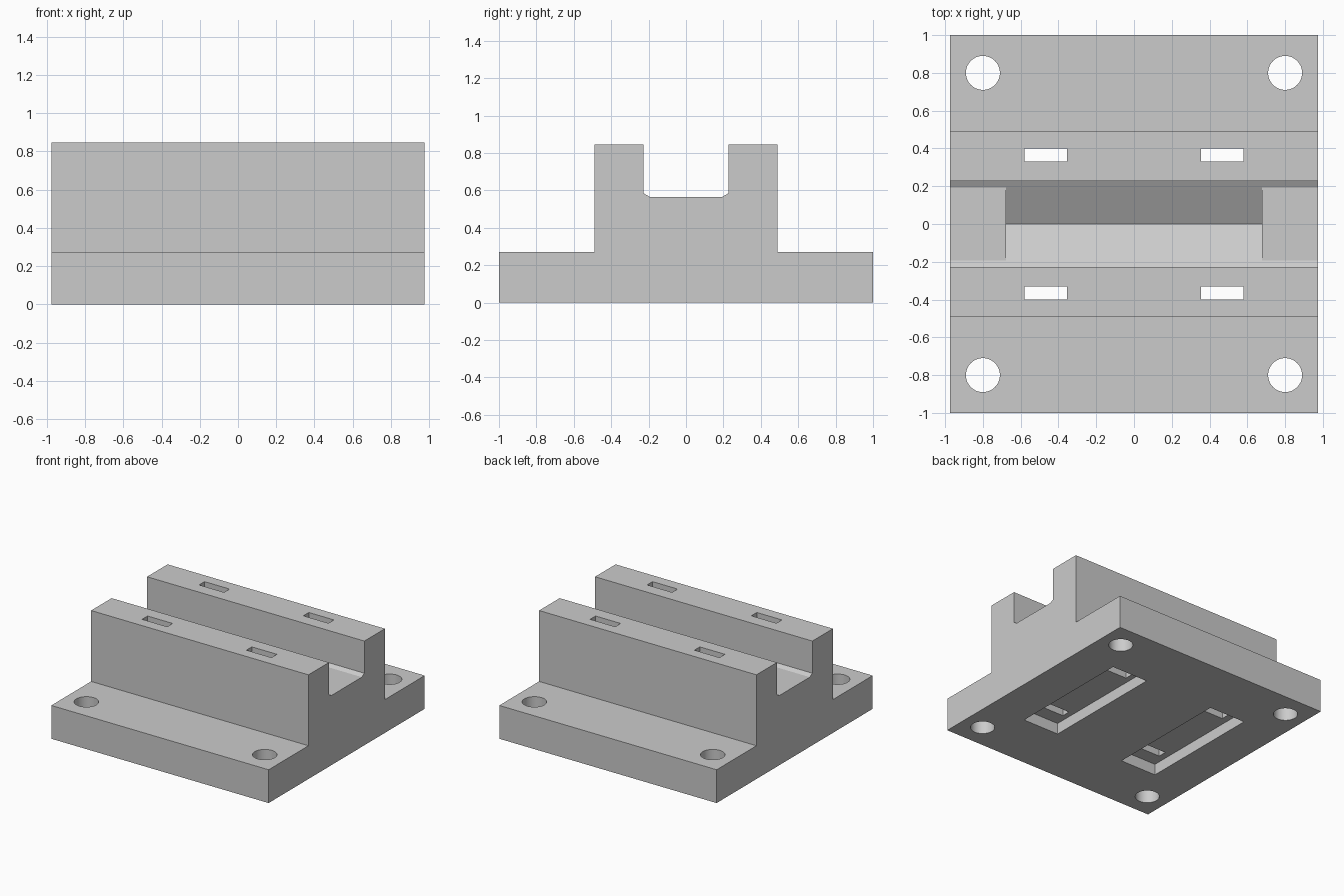
import bpy, math
from mathutils import Matrix

cube = bpy.data.objects.get("Cube")
if cube:
    bpy.data.objects.remove(cube, do_unlink=True)

grey = bpy.data.materials.new("plain grey")
grey.use_nodes = True
colour = (0.6, 0.6, 0.6, 1)
grey.diffuse_color = colour
grey.node_tree.nodes["Principled BSDF"].inputs["Base Color"].default_value = colour

HALF_X = 0.975


def prism(name, profile, half):
    """Extrude a (y, z) profile along x."""
    n = len(profile)
    verts = [(x, y, z) for x in (-half, half) for y, z in profile]
    faces = [tuple(range(n))[::-1], tuple(range(n, 2 * n))]
    faces += [(i, (i + 1) % n, n + (i + 1) % n, n + i) for i in range(n)]
    mesh = bpy.data.meshes.new(name)
    mesh.from_pydata(verts, [], faces)
    obj = bpy.data.objects.new(name, mesh)
    bpy.context.collection.objects.link(obj)
    return obj


def box(name, x, y, z0, z1, size_x, size_y):
    bpy.ops.mesh.primitive_cube_add(size=1)
    obj = bpy.context.object
    obj.name = name
    obj.data.transform(Matrix.Translation((x, y, (z0 + z1) / 2))
                       @ Matrix.Diagonal((size_x, size_y, z1 - z0, 1)))
    return obj


def cut(body, cutter):
    """Subtract the cutter from the body, then discard it."""
    cutter.hide_render = True
    bpy.context.view_layer.objects.active = body
    mod = body.modifiers.new("cut", "BOOLEAN")
    mod.operation = "DIFFERENCE"
    mod.solver = "EXACT"
    mod.object = cutter
    bpy.ops.object.modifier_apply(modifier=mod.name)
    bpy.data.objects.remove(cutter, do_unlink=True)


# Flanged base with two upright rails and a channel between them
right_half = [(1, 0), (1, 0.27), (0.49, 0.27), (0.49, 0.845),
              (0.227, 0.845), (0.227, 0.584), (0.194, 0.565)]
profile = right_half + [(-y, z) for y, z in reversed(right_half)]
body = prism("mounting_block", profile, HALF_X)
body.data.materials.append(grey)

# V-shaped trough in the middle of the channel floor
trough = [(0, 0.453), (0.194, 0.565), (0.194, 0.7), (-0.194, 0.7), (-0.194, 0.565)]
cut(body, prism("trough_cutter", trough, 0.677))

for sx in (-1, 1):
    # Recess across the underside
    cut(body, box("recess_cutter", sx * 0.473, 0, -0.1, 0.09, 0.325, 1.03))
    for sy in (-1, 1):
        # Strap slot through the rail
        cut(body, box("slot_cutter", sx * 0.468, sy * 0.365, 0.05, 1, 0.225, 0.07))
        # Screw hole through the flange
        bpy.ops.mesh.primitive_cylinder_add(vertices=48, radius=0.09, depth=1)
        hole = bpy.context.object
        hole.data.transform(Matrix.Translation((sx * 0.8, sy * 0.8, 0)))
        cut(body, hole)

# Smooth hole walls, sharp edges elsewhere
bpy.ops.object.select_all(action="DESELECT")
body.select_set(True)
bpy.context.view_layer.objects.active = body
bpy.ops.object.shade_smooth_by_angle(angle=math.radians(25))
